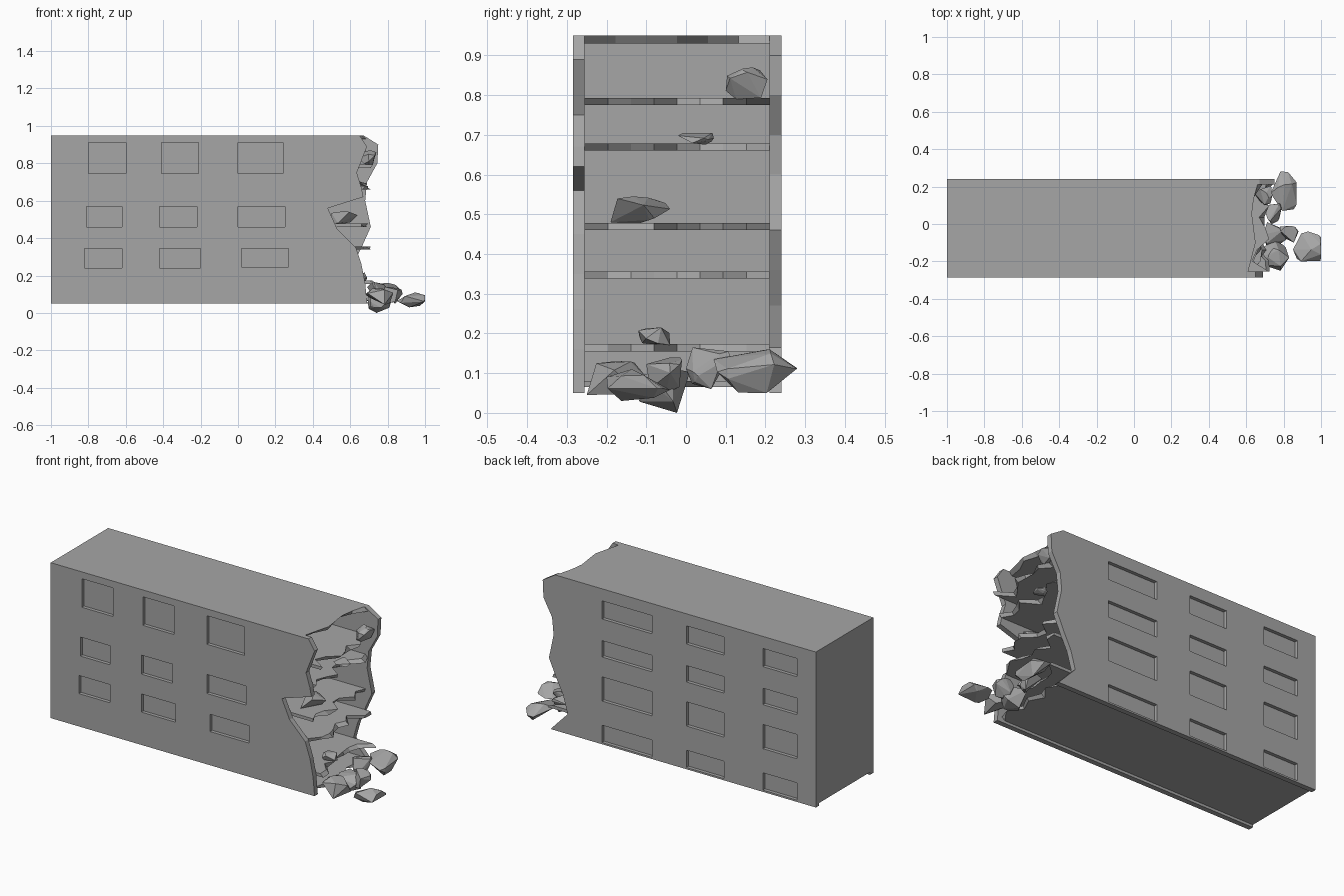
import bpy, bmesh, random
from mathutils import Vector

cube = bpy.data.objects.get("Cube")
if cube:
    bpy.data.objects.remove(cube, do_unlink=True)

concrete = bpy.data.materials.new("grey_concrete")
concrete.use_nodes = True
GREY = (0.38, 0.38, 0.38, 1)
concrete.diffuse_color = GREY
concrete.node_tree.nodes["Principled BSDF"].inputs["Base Color"].default_value = GREY

FRONT, FRONT_IN, BACK_IN, BACK = -0.285, -0.255, 0.21, 0.24
LEFT_END, BASE, TOP = -1.0, 0.05, 0.95


def finish(bm, name):
    bmesh.ops.recalc_face_normals(bm, faces=bm.faces)
    mesh = bpy.data.meshes.new(name)
    bm.to_mesh(mesh)
    bm.free()
    mesh.materials.append(concrete)
    obj = bpy.data.objects.new(name, mesh)
    bpy.context.collection.objects.link(obj)
    return obj


def add_loft(bm, ring_a, ring_b):
    """Closed solid between two matching outlines."""
    a = [bm.verts.new(p) for p in ring_a]
    b = [bm.verts.new(p) for p in ring_b]
    bm.faces.new(a)
    bm.faces.new(b)
    for i in range(len(a)):
        j = (i + 1) % len(a)
        bm.faces.new((a[i], a[j], b[j], b[i]))


def add_box(bm, x0, x1, y0, y1, z0, z1):
    ring = [(x0, y0), (x1, y0), (x1, y1), (x0, y1)]
    add_loft(bm, [(x, y, z0) for x, y in ring], [(x, y, z1) for x, y in ring])


def broken_wall(name, y0, y1, edge, windows, cut_y):
    """Wall with a torn right-hand outline and shallow window recesses."""
    outline = [(LEFT_END, BASE), *edge, (LEFT_END, TOP)]
    bm = bmesh.new()
    add_loft(bm, [(x, y0, z) for x, z in outline], [(x, y1, z) for x, z in outline])
    wall = finish(bm, name)
    bm = bmesh.new()
    for x0, x1, z0, z1 in windows:
        add_box(bm, x0, x1, *cut_y, z0, z1)
    cutter = finish(bm, name + "_cutter")
    cutter.hide_render = True
    mod = wall.modifiers.new("windows", "BOOLEAN")
    mod.object, mod.operation, mod.solver = cutter, "DIFFERENCE", "EXACT"
    bpy.context.view_layer.update()
    evaluated = wall.evaluated_get(bpy.context.evaluated_depsgraph_get())
    wall.data = bpy.data.meshes.new_from_object(evaluated)
    wall.modifiers.clear()
    bpy.data.objects.remove(cutter, do_unlink=True)


def slab(name, z0, z1, tips, rng, y1=BACK_IN):
    """Floor plate with a torn, slanted right-hand edge."""
    n = len(tips)
    ys = [FRONT_IN + (y1 - FRONT_IN) * i / (n - 1) for i in range(n)]
    upper = [(x, y, z1) for x, y in zip(tips, ys)]
    lower = [(x + rng.uniform(-0.03, 0.03), y, z0) for x, y in zip(tips, ys)]
    x0 = LEFT_END + 0.01
    bm = bmesh.new()
    add_loft(bm, [(x0, FRONT_IN, z0), *lower, (x0, y1, z0)],
             [(x0, FRONT_IN, z1), *upper, (x0, y1, z1)])
    finish(bm, name)


def rock(name, lo, hi, seed, count=13):
    """Faceted chunk that fills the given bounds."""
    rng = random.Random(seed)
    pts = [Vector([rng.gauss(0, 1) for _ in range(3)]).normalized() for _ in range(count)]
    low = [min(p[k] for p in pts) for k in range(3)]
    high = [max(p[k] for p in pts) for k in range(3)]
    bm = bmesh.new()
    for p in pts:
        bm.verts.new([lo[k] + (hi[k] - lo[k]) * (p[k] - low[k]) / (high[k] - low[k])
                      for k in range(3)])
    hull = bmesh.ops.convex_hull(bm, input=bm.verts)
    bmesh.ops.delete(bm, geom=[v for v in hull["geom_interior"] if v.is_valid], context="VERTS")
    finish(bm, name)


# Front wall: three rows of three windows
front_edge = [(0.69, 0.05), (0.68, 0.16), (0.66, 0.26), (0.63, 0.35), (0.53, 0.45),
              (0.48, 0.56), (0.67, 0.62), (0.66, 0.67), (0.635, 0.75), (0.69, 0.89), (0.65, 0.95)]
front_windows = [(-0.80, -0.60, 0.745, 0.91), (-0.41, -0.21, 0.745, 0.91), (0, 0.24, 0.745, 0.91),
                 (-0.81, -0.62, 0.46, 0.57), (-0.42, -0.22, 0.46, 0.57), (0, 0.25, 0.46, 0.57),
                 (-0.82, -0.62, 0.24, 0.345), (-0.42, -0.20, 0.24, 0.345), (0.02, 0.27, 0.245, 0.345)]
broken_wall("front_wall", FRONT, FRONT_IN, front_edge, front_windows, (FRONT - 0.1, FRONT + 0.02))

# Back wall: a regular grid of recesses
back_edge = [(0.70, 0.05), (0.59, 0.165), (0.62, 0.27), (0.665, 0.36), (0.71, 0.46),
             (0.68, 0.60), (0.69, 0.70), (0.745, 0.80), (0.75, 0.90), (0.67, 0.95)]
columns = [(-0.88, -0.66), (-0.41, -0.17), (0.05, 0.37)]
rows = [(0.775, 0.88), (0.555, 0.65), (0.30, 0.44), (0.06, 0.16)]
broken_wall("back_wall", BACK_IN, BACK, back_edge,
            [(*c, *r) for c in columns for r in rows], (BACK - 0.02, BACK + 0.1))

# End wall
bm = bmesh.new()
add_box(bm, LEFT_END, LEFT_END + 0.03, FRONT_IN, BACK_IN, 0.065, TOP)
finish(bm, "end_wall")

# Roof, floors and base plate
rng = random.Random(4)
slab("roof", 0.93, TOP, [0.61, 0.63, 0.65, 0.64, 0.63, 0.64, 0.66], rng)
for i, (z, reach) in enumerate([(0.155, 0.68), (0.338, 0.67), (0.46, 0.67), (0.66, 0.66), (0.775, 0.68)]):
    tips = [reach + rng.uniform(-0.05, 0.045) for _ in range(9)]
    slab(f"floor_{i + 1}", z, z + 0.018, tips, rng)
slab("base_plate", 0.065, 0.08, [0.66, 0.68, 0.65, 0.69, 0.66, 0.67, 0.65], rng)

# Fallen rubble on the ground and loose chunks on the floors
rubble = [((0.73, 0.07, 0.05), (0.87, 0.28, 0.16)), ((0.68, -0.25, 0.045), (0.83, -0.09, 0.13)),
          ((0.85, -0.20, 0.03), (1.00, -0.04, 0.11)), ((0.69, -0.12, 0.0), (0.82, 0.01, 0.11)),
          ((0.69, 0.0, 0.06), (0.79, 0.11, 0.165)), ((0.78, -0.10, 0.05), (0.88, -0.01, 0.14)),
          ((0.64, 0.10, 0.79), (0.74, 0.205, 0.87)), ((0.60, -0.02, 0.675), (0.69, 0.07, 0.705)),
          ((0.50, -0.19, 0.475), (0.64, -0.04, 0.545)), ((0.60, -0.12, 0.17), (0.69, -0.04, 0.215))]
for i, (lo, hi) in enumerate(rubble):
    rock(f"rubble_{i + 1}", lo, hi, 20 + i)
